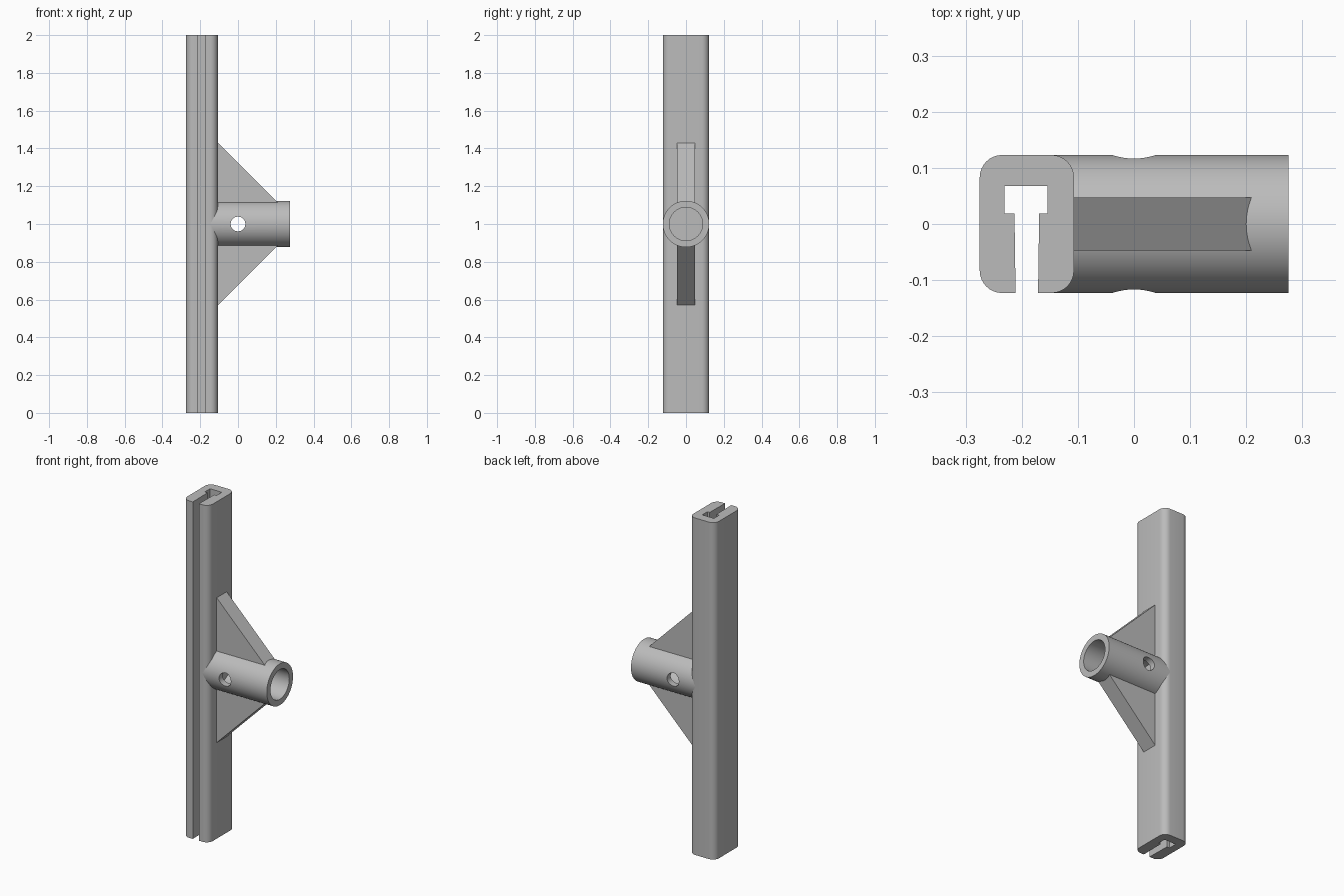
import bpy, bmesh
from math import sin, cos, pi, radians
from mathutils import Matrix, Vector

cube = bpy.data.objects.get("Cube")
if cube:
    bpy.data.objects.remove(cube, do_unlink=True)

grey = bpy.data.materials.new("plain grey")
grey.use_nodes = True
COLOUR = (0.5, 0.5, 0.5, 1)
grey.diffuse_color = COLOUR
grey.node_tree.nodes["Principled BSDF"].inputs["Base Color"].default_value = COLOUR


def finish(bm, name):
    bmesh.ops.recalc_face_normals(bm, faces=bm.faces)
    mesh = bpy.data.meshes.new(name)
    bm.to_mesh(mesh)
    bm.free()
    mesh.materials.append(grey)
    obj = bpy.data.objects.new(name, mesh)
    bpy.context.collection.objects.link(obj)
    return obj


def extrude(points, direction, name):
    """Close a flat outline and sweep it along a direction."""
    bm = bmesh.new()
    face = bm.faces.new([bm.verts.new(p) for p in points])
    swept = bmesh.ops.extrude_face_region(bm, geom=[face], use_keep_orig=True)
    verts = [g for g in swept["geom"] if isinstance(g, bmesh.types.BMVert)]
    bmesh.ops.translate(bm, vec=Vector(direction), verts=verts)
    return finish(bm, name)


def select_only(obj):
    bpy.ops.object.select_all(action="DESELECT")
    obj.select_set(True)
    bpy.context.view_layer.objects.active = obj


def smooth(obj):
    select_only(obj)
    bpy.ops.object.shade_smooth_by_angle(angle=radians(30))


# Rail: rounded section with a T-slot open to the front
LEFT, RIGHT, HALF, R = -0.275, -0.107, 0.123, 0.04


def corner(cx, cy, start):
    return [(cx + R * cos(start + i * pi / 16), cy + R * sin(start + i * pi / 16), 0)
            for i in range(9)]


section = [(-0.171, -HALF, 0)]
section += corner(RIGHT - R, -HALF + R, -pi / 2)
section += corner(RIGHT - R, HALF - R, 0)
section += corner(LEFT + R, HALF - R, pi / 2)
section += corner(LEFT + R, -HALF + R, pi)
section += [(-0.211, -HALF, 0), (-0.213, 0.019, 0), (-0.231, 0.019, 0),
            (-0.231, 0.068, 0), (-0.154, 0.068, 0), (-0.154, 0.019, 0),
            (-0.169, 0.019, 0)]
smooth(extrude(section, (0, 0, 2), "slotted_rail"))

# Socket tube: ring section spun about its horizontal axis
bm = bmesh.new()
ring = [bm.verts.new((x, 0, 1 + r)) for x, r in
        ((-0.147, HALF), (0.275, HALF), (0.275, 0.088), (-0.147, 0.088))]
edges = [bm.edges.new((ring[i], ring[(i + 1) % 4])) for i in range(4)]
bmesh.ops.spin(bm, geom=ring + edges, cent=(0, 0, 1), axis=(1, 0, 0),
               angle=2 * pi, steps=96, use_merge=True)
bmesh.ops.remove_doubles(bm, verts=bm.verts, dist=0.0001)
tube = finish(bm, "socket_tube")

# Cross hole through both walls of the tube
bm = bmesh.new()
bmesh.ops.create_cone(bm, cap_ends=True, segments=48, radius1=0.039, radius2=0.039,
                      depth=0.5,
                      matrix=Matrix.Translation((0, 0, 1)) @ Matrix.Rotation(pi / 2, 4, "X"))
cutter = finish(bm, "pin_hole_cutter")
cutter.hide_render = True
cut = tube.modifiers.new("pin_hole", "BOOLEAN")
cut.operation = "DIFFERENCE"
cut.solver = "EXACT"
cut.object = cutter
select_only(tube)
bpy.ops.object.modifier_apply(modifier=cut.name)
bpy.data.objects.remove(cutter, do_unlink=True)
smooth(tube)

# Triangular gussets above and below the tube, rooted inside its wall
for name, side in (("upper_gusset", 1), ("lower_gusset", -1)):
    outline = [(x, -0.047, 1 + side * h) for x, h in
               ((-0.12, 0.1), (0.223, 0.1), (RIGHT, 0.43), (-0.12, 0.43))]
    extrude(outline, (0, 0.094, 0), name)
